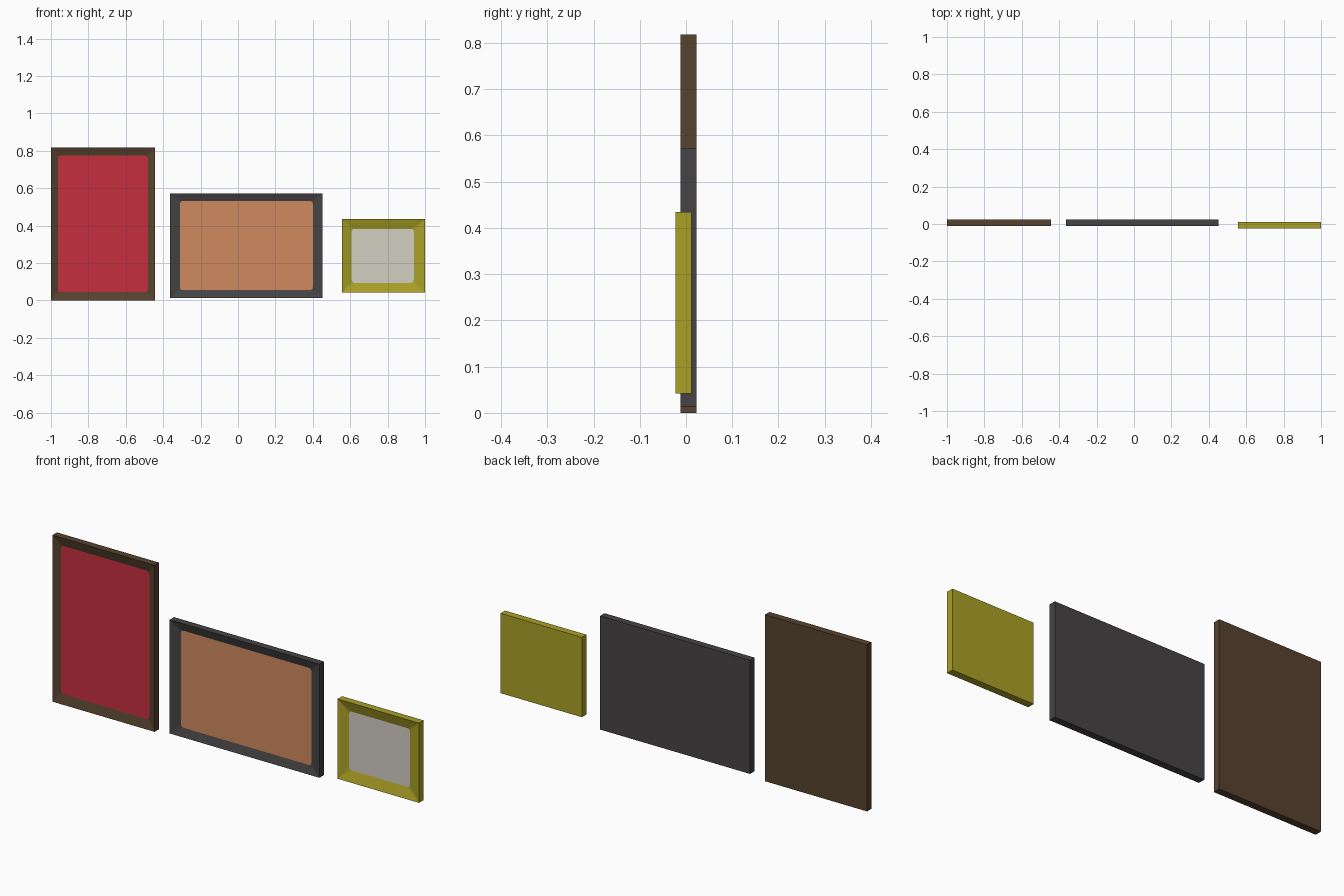
import bpy, bmesh, math

if "Cube" in bpy.data.objects:
    bpy.data.objects.remove(bpy.data.objects["Cube"])

DEPTH = 0.035


def material(name, srgb):
    m = bpy.data.materials.new(name)
    lin = [((c / 255 + 0.055) / 1.055) ** 2.4 for c in srgb]
    m.diffuse_color = (*lin, 1)
    m.use_nodes = True
    m.node_tree.nodes["Principled BSDF"].inputs["Base Color"].default_value = m.diffuse_color
    return m


def add_object(name, bm, mat):
    bmesh.ops.recalc_face_normals(bm, faces=bm.faces)
    me = bpy.data.meshes.new(name)
    bm.to_mesh(me)
    bm.free()
    me.materials.append(mat)
    ob = bpy.data.objects.new(name, me)
    bpy.context.collection.objects.link(ob)


def corners(x0, x1, z0, z1):
    return [(x0, z0), (x1, z0), (x1, z1), (x0, z1)]


def rounded(x0, x1, z0, z1, r, n=4):
    """Four corner arcs, counter-clockwise from lower left."""
    arcs = []
    for k, (x, z) in enumerate(corners(x0 + r, x1 - r, z0 + r, z1 - r)):
        angles = [math.pi * (1 + k / 2) + math.pi / 2 * i / n for i in range(n + 1)]
        arcs.append([(x + r * math.cos(a), z + r * math.sin(a)) for a in angles])
    return arcs


def picture(name, outer, inner, y_front, recess, frame_mat, art_mat):
    # Frame: closed back and sides, front sloping inward to a rounded opening
    bm = bmesh.new()
    yb, yi = y_front + DEPTH, y_front + recess
    back = [bm.verts.new((x, yb, z)) for x, z in corners(*outer)]
    front = [bm.verts.new((x, y_front, z)) for x, z in corners(*outer)]
    arcs = rounded(*inner, 0.016)
    rim = [[bm.verts.new((x, yi, z)) for x, z in arc] for arc in arcs]
    bm.faces.new(back)
    for k in range(4):
        j = (k + 1) % 4
        bm.faces.new((back[k], back[j], front[j], front[k]))
        bm.faces.new((front[k], front[j], rim[j][0], rim[k][-1]))
        for a, b in zip(rim[k], rim[k][1:]):
            bm.faces.new((front[k], a, b))
    add_object(name + "_frame", bm, frame_mat)

    # Artwork: thin plate filling the opening
    bm = bmesh.new()
    loop = [p for arc in arcs for p in arc]
    f = [bm.verts.new((x, yi, z)) for x, z in loop]
    b = [bm.verts.new((x, yi + 0.003, z)) for x, z in loop]
    bm.faces.new(f)
    bm.faces.new(b[::-1])
    for i in range(len(f)):
        j = (i + 1) % len(f)
        bm.faces.new((f[i], f[j], b[j], b[i]))
    add_object(name + "_artwork", bm, art_mat)


# Tall red picture in a brown frame
picture("tall", (-1.0, -0.445, 0.0, 0.818), (-0.963, -0.482, 0.045, 0.774),
        -0.012, 0.012, material("dark brown", (86, 67, 47)),
        material("red", (198, 47, 62)))
# Wide orange picture in a charcoal frame
picture("wide", (-0.364, 0.451, 0.014, 0.572), (-0.311, 0.400, 0.055, 0.532),
        -0.012, 0.012, material("charcoal", (70, 67, 68)),
        material("orange tan", (207, 138, 94)))
# Small pale picture in an olive yellow frame
picture("small", (0.557, 1.0, 0.042, 0.434), (0.608, 0.940, 0.094, 0.383),
        -0.023, 0.016, material("olive yellow", (170, 160, 38)),
        material("pale grey", (210, 207, 194)))
